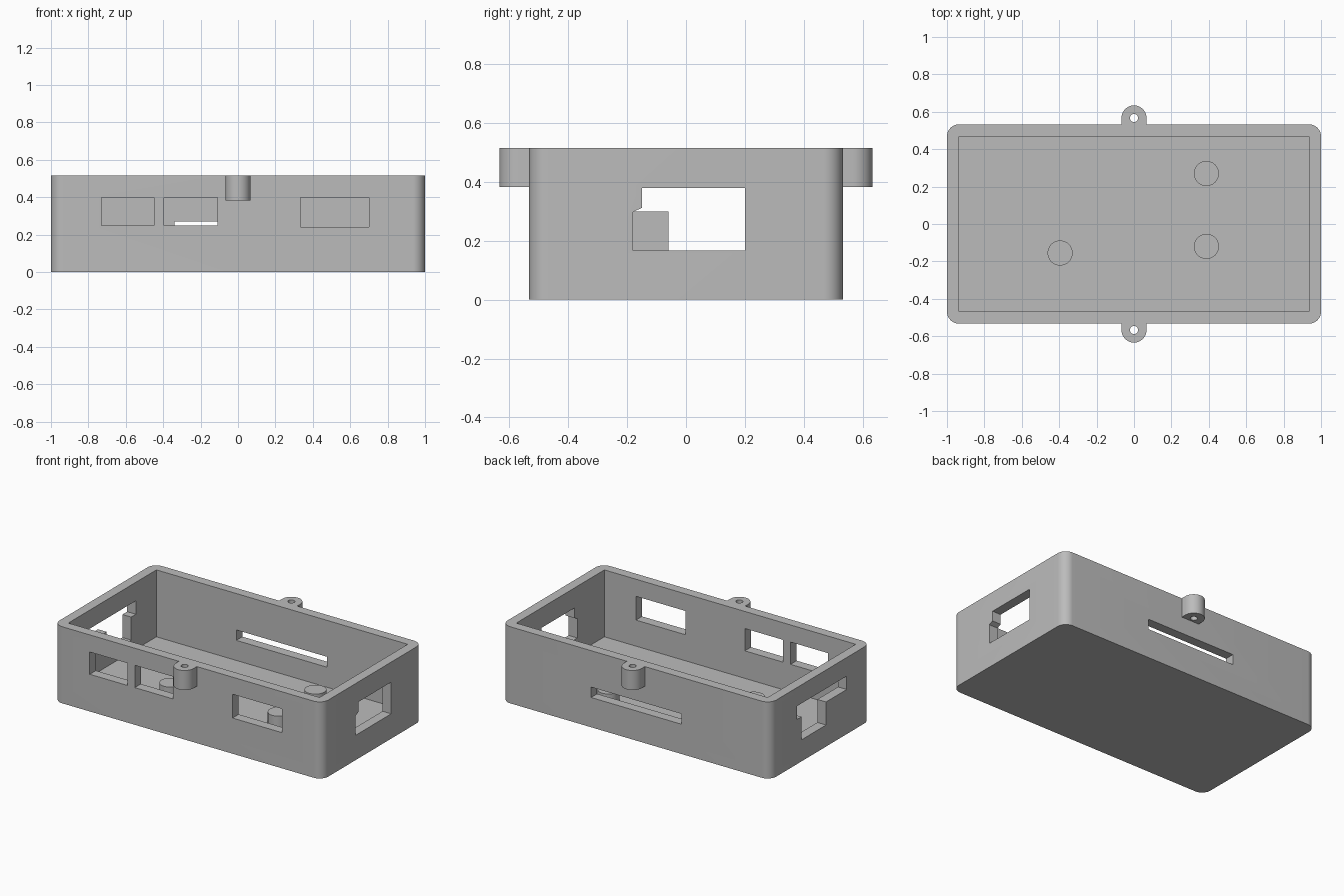
import bpy, bmesh
from math import cos, sin, pi
from mathutils import Vector

if "Cube" in bpy.data.objects:
    bpy.data.objects.remove(bpy.data.objects["Cube"], do_unlink=True)

grey = bpy.data.materials.new("plain grey")
grey.use_nodes = True
grey.diffuse_color = (0.5, 0.5, 0.5, 1)
grey.node_tree.nodes["Principled BSDF"].inputs["Base Color"].default_value = (0.5, 0.5, 0.5, 1)

LENGTH, DEPTH, HEIGHT, WALL = 1.0, 0.533, 0.515, 0.065
LUG_Y, LUG_R = 0.567, 0.067


def arc(cx, cy, r, start, end, steps):
    return [(cx + r * cos(start + (end - start) * i / steps),
             cy + r * sin(start + (end - start) * i / steps)) for i in range(steps + 1)]


def circle(cx, cy, r, sides=48):
    return arc(cx, cy, r, 0, 2 * pi, sides)[:-1]


def rect(a0, a1, b0, b1):
    return [(a0, b0), (a1, b0), (a1, b1), (a0, b1)]


def prism(name, profile, axis, lo, hi):
    """Extrude a 2D profile along x, y or z from lo to hi."""
    place = {"x": lambda a, b, t: (t, a, b),
             "y": lambda a, b, t: (a, t, b),
             "z": lambda a, b, t: (a, b, t)}[axis]
    bm = bmesh.new()
    face = bm.faces.new([bm.verts.new(place(a, b, lo)) for a, b in profile])
    grown = bmesh.ops.extrude_face_region(bm, geom=[face])["geom"]
    bmesh.ops.translate(bm, vec=Vector(place(0, 0, hi - lo)),
                        verts=[v for v in grown if isinstance(v, bmesh.types.BMVert)])
    bmesh.ops.recalc_face_normals(bm, faces=bm.faces)
    mesh = bpy.data.meshes.new(name)
    bm.to_mesh(mesh)
    bm.free()
    mesh.materials.append(grey)
    obj = bpy.data.objects.new(name, mesh)
    bpy.context.collection.objects.link(obj)
    return obj


def combine(target, tool, operation):
    """Apply a boolean and discard the tool."""
    tool.hide_render = True
    mod = target.modifiers.new("cut", "BOOLEAN")
    mod.operation, mod.object, mod.solver = operation, tool, "EXACT"
    bpy.context.view_layer.objects.active = target
    bpy.ops.object.modifier_apply(modifier=mod.name)
    bpy.data.objects.remove(tool, do_unlink=True)


def smooth(obj):
    bpy.ops.object.select_all(action="DESELECT")
    obj.select_set(True)
    bpy.context.view_layer.objects.active = obj
    bpy.ops.object.shade_smooth_by_angle(angle=0.5)


# Outer body with rounded vertical corners
outline = []
for i, (sx, sy) in enumerate([(1, 1), (-1, 1), (-1, -1), (1, -1)]):
    outline += arc(sx * (LENGTH - WALL), sy * (DEPTH - WALL), WALL,
                   i * pi / 2, (i + 1) * pi / 2, 12)
case = prism("enclosure_shell", outline, "z", 0, HEIGHT)

# Screw lugs on the front and back rims
for s in (-1, 1):
    tab = [(x, s * y) for x, y in
           [(LUG_R, 0.5)] + arc(0, LUG_Y, LUG_R, 0, pi, 24) + [(-LUG_R, 0.5)]]
    combine(case, prism("lug", tab, "z", 0.383, HEIGHT), "UNION")
    combine(case, prism("lug_hole", circle(0, s * LUG_Y, 0.022, 24), "z", 0.3, 0.6), "DIFFERENCE")

# Open cavity
combine(case, prism("cavity", rect(WALL - LENGTH, LENGTH - WALL, WALL - DEPTH, DEPTH - WALL),
                    "z", WALL, 0.7), "DIFFERENCE")

# Port openings: three in front, a slot behind, stepped openings at both ends
stepped_right = [(-0.18, 0.167), (0.2, 0.167), (0.2, 0.38),
                 (-0.15, 0.38), (-0.15, 0.312), (-0.18, 0.298)]
stepped_left = [(-0.06, 0.145), (0.2, 0.145), (0.2, 0.3), (0.25, 0.3),
                (0.25, 0.39), (-0.28, 0.39), (-0.28, 0.3), (-0.06, 0.3)]
openings = [
    (rect(-0.73, -0.45, 0.25, 0.4), "y", -0.7, -0.4),
    (rect(-0.395, -0.11, 0.25, 0.4), "y", -0.7, -0.4),
    (rect(0.333, 0.70, 0.24, 0.4), "y", -0.7, -0.4),
    (rect(-0.34, 0.333, 0.2, 0.27), "y", 0.4, 0.7),
    (stepped_right, "x", 0.85, 1.1),
    (stepped_left, "x", -1.1, -0.85),
]
for profile, axis, lo, hi in openings:
    combine(case, prism("opening", profile, axis, lo, hi), "DIFFERENCE")
smooth(case)

# Board standoffs on the floor
for i, (x, y) in enumerate([(0.387, 0.27), (0.387, -0.12), (-0.395, -0.155)]):
    smooth(prism(f"standoff_{i + 1}", circle(x, y, 0.067), "z", WALL - 0.01, 0.14))
